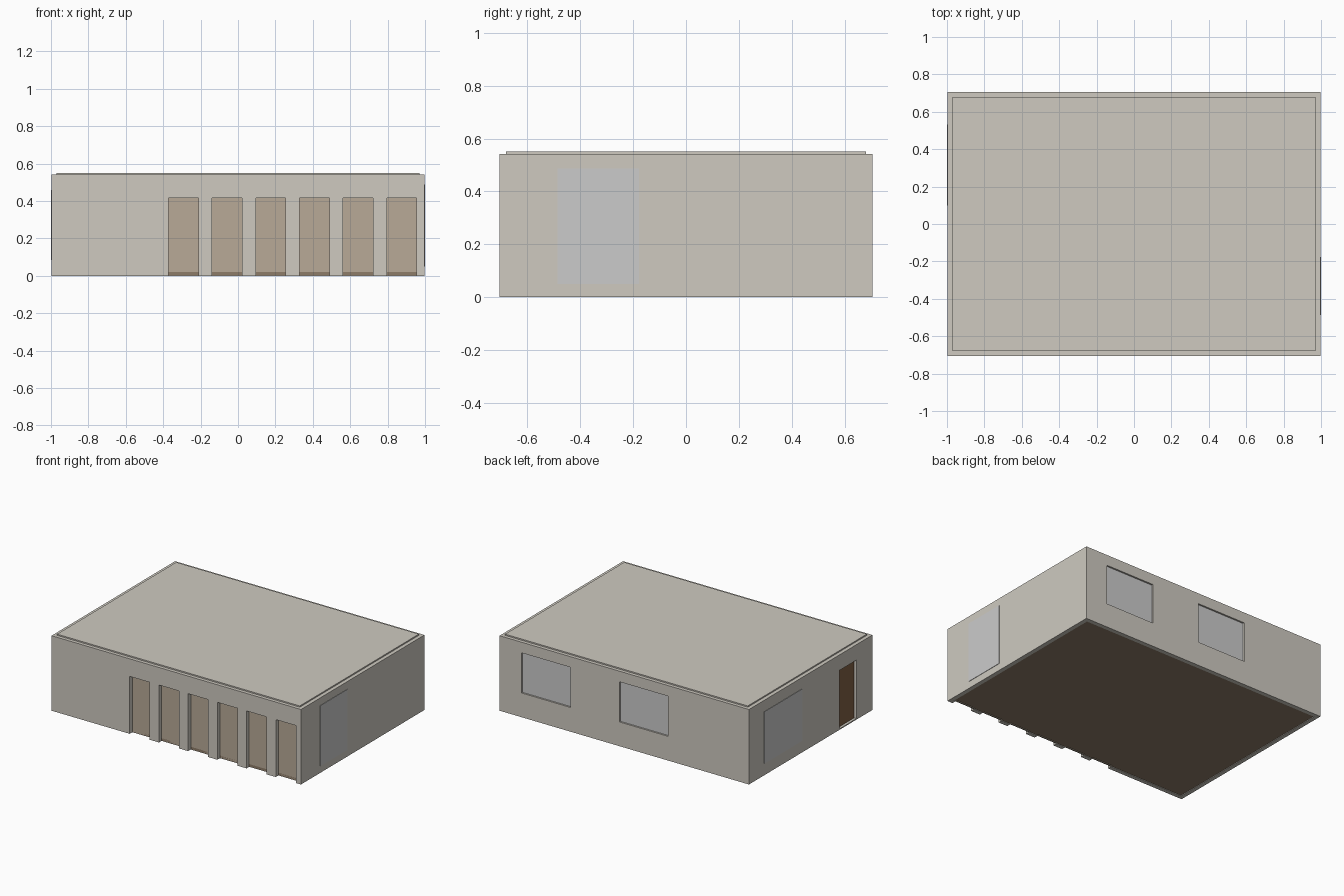
import bpy

if "Cube" in bpy.data.objects:
    bpy.data.objects.remove(bpy.data.objects["Cube"], do_unlink=True)

X, Y, TOP = 0.997, 0.705, 0.542     # outer wall faces and wall height
WALL = 0.03                         # wall thickness
OVER = 0.02                         # cutter overshoot


def material(name, rgb):
    mat = bpy.data.materials.new(name)
    mat.use_nodes = True
    mat.diffuse_color = (*rgb, 1)
    mat.node_tree.nodes["Principled BSDF"].inputs["Base Color"].default_value = (*rgb, 1)
    return mat


plaster = material("plaster", (0.62, 0.59, 0.53))
glass = material("window_glass", (0.6, 0.61, 0.62))
timber = material("floor_timber", (0.27, 0.2, 0.14))
shutter = material("shutter_tan", (0.48, 0.4, 0.31))
door_wood = material("door_wood", (0.22, 0.12, 0.06))


def box(name, xs, ys, zs, mat=None):
    """Box spanning the given ranges on each axis."""
    spans = (xs, ys, zs)
    bpy.ops.mesh.primitive_cube_add(size=1, location=[(a + b) / 2 for a, b in spans])
    obj = bpy.context.object
    obj.name = name
    obj.scale = [b - a for a, b in spans]
    bpy.ops.object.transform_apply(location=False, rotation=False, scale=True)
    if mat:
        obj.data.materials.append(mat)
    return obj


def cut(target, xs, ys, zs):
    """Cut a box-shaped opening out of the target."""
    cutter = box("opening_cutter", xs, ys, zs)
    cutter.hide_render = True
    mod = target.modifiers.new("opening", "BOOLEAN")
    mod.operation, mod.solver, mod.object = "DIFFERENCE", "EXACT", cutter
    bpy.context.view_layer.objects.active = target
    bpy.ops.object.modifier_apply(modifier=mod.name)
    bpy.data.objects.remove(cutter, do_unlink=True)


# Hollow wall shell
inner_x, inner_y = X - WALL, Y - WALL
walls = box("walls", (-X, X), (-Y, Y), (0, TOP), plaster)
cut(walls, (-inner_x, inner_x), (-inner_y, inner_y), (-OVER, TOP - WALL))

# Raised roof slab and floor slab
box("roof_slab", (-0.97, 0.97), (-0.68, 0.68), (TOP - 0.01, 0.551), plaster)
box("floor", (-inner_x, inner_x), (-inner_y, inner_y), (0.004, 0.02), timber)

# Front row of bays between pillars
for i in range(6):
    x = -0.372 + i * 0.2335
    bay = (x, x + 0.16)
    cut(walls, bay, (-Y - OVER, -inner_y + OVER), (-OVER, 0.415))
    box(f"front_bay_panel_{i + 1}", bay, (-inner_y, -inner_y + 0.01), (0, 0.415), shutter)

# Back windows, set into the wall
for side, span in (("left", (-0.348, 0.04)), ("right", (0.43, 0.82))):
    height = (0.175, 0.465)
    cut(walls, span, (inner_y - OVER, Y + OVER), height)
    box(f"back_window_{side}", span, (Y - 0.025, Y - 0.012), height, glass)

# Side windows, standing slightly proud of the wall
box("plus_x_window", (X - 0.01, 1), (-0.487, -0.177), (0.05, 0.487), glass)
box("minus_x_window", (-1, -X + 0.01), (0.1, 0.532), (0.085, 0.46), glass)

# Side door
door_y, door_z = (-0.522, -0.328), (0.008, 0.43)
cut(walls, (-X - OVER, -inner_x + OVER), door_y, door_z)
box("side_door", (-X + 0.018, -X + 0.028), door_y, door_z, door_wood)
